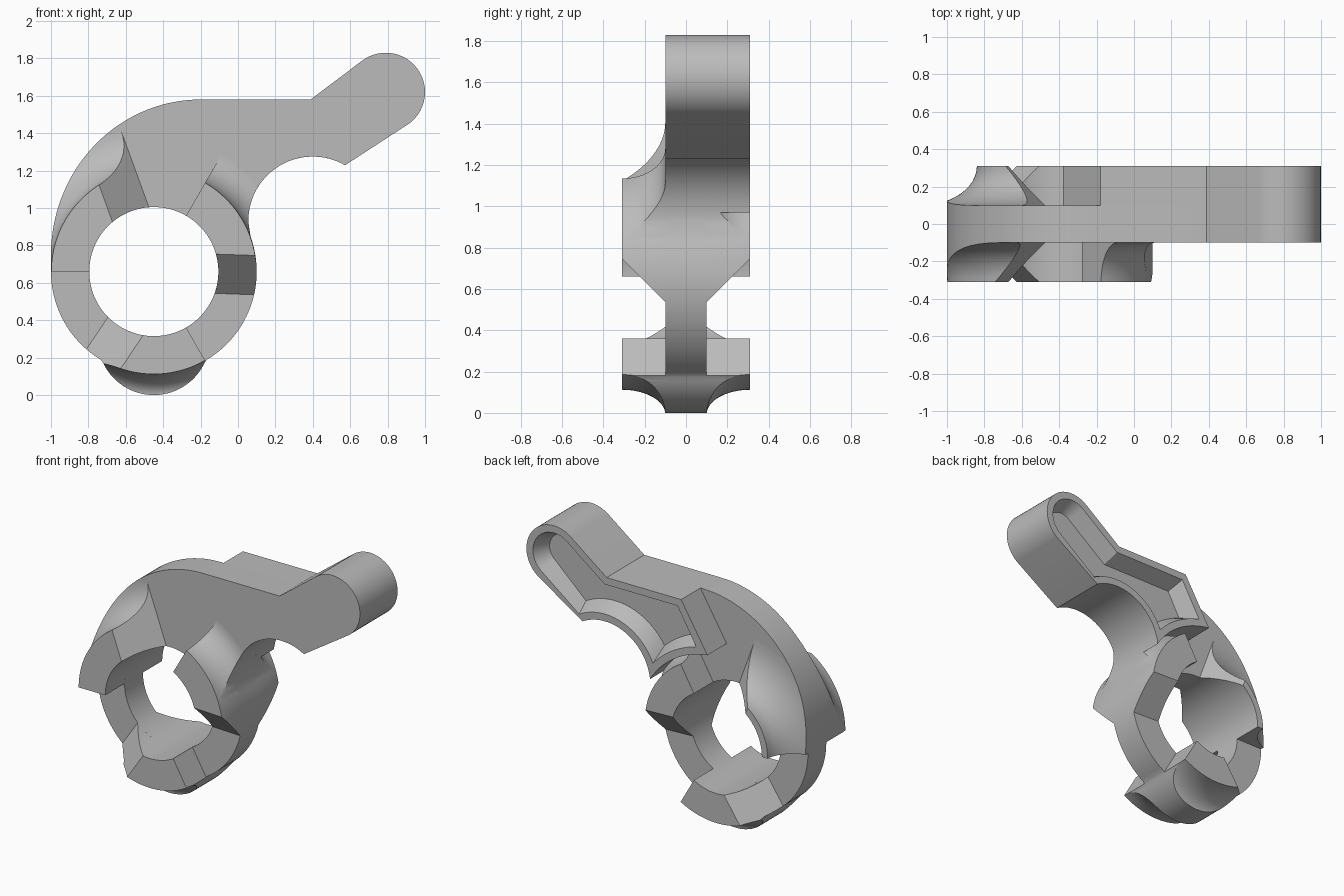
import bpy, bmesh
from math import sin, cos, radians, degrees, atan2, acos, hypot, sqrt
from mathutils import Vector

if "Cube" in bpy.data.objects:
    bpy.data.objects.remove(bpy.data.objects["Cube"])

steel = bpy.data.materials.new("plain grey")
steel.use_nodes = True
steel.diffuse_color = (0.5, 0.5, 0.5, 1)
steel.node_tree.nodes["Principled BSDF"].inputs["Base Color"].default_value = (0.5, 0.5, 0.5, 1)

HUB = (-0.45, 0.66)      # hub centre in x, z
BORE, RIM = 0.345, 0.55  # hub radii
THIN, WIDE = 0.1, 0.31   # half thickness of plate and of teeth
KNOB, KNOB_R = (0.79, 1.62), 0.21
HOLLOW, HOLLOW_R = (0.4, 0.93), 0.345
TOP = 1.58


def arc(c, r, a0, a1, n, rz=None):
    """Points in x, z along an arc, angles in degrees."""
    pts = []
    for i in range(n + 1):
        a = radians(a0 + (a1 - a0) * i / n)
        pts.append((c[0] + r * cos(a), c[1] + (rz or r) * sin(a)))
    return pts


def loft(name, loops):
    """Closed solid through a row of equal point loops."""
    bm = bmesh.new()
    rings = [[bm.verts.new(p) for p in loop] for loop in loops]
    n = len(rings[0])
    for a, b in zip(rings, rings[1:]):
        for i in range(n):
            j = (i + 1) % n
            bm.faces.new((a[i], a[j], b[j], b[i]))
    bm.faces.new(rings[0])
    bm.faces.new(rings[-1])
    return finish(name, bm)


def finish(name, bm):
    bmesh.ops.recalc_face_normals(bm, faces=bm.faces)
    mesh = bpy.data.meshes.new(name)
    bm.to_mesh(mesh)
    bm.free()
    mesh.materials.append(steel)
    ob = bpy.data.objects.new(name, mesh)
    bpy.context.collection.objects.link(ob)
    return ob


def at_y(pts, y):
    return [(x, y, z) for x, z in pts]


def activate(ob):
    bpy.ops.object.select_all(action='DESELECT')
    ob.select_set(True)
    bpy.context.view_layer.objects.active = ob


def cut(ob, tool, how):
    activate(ob)
    mod = ob.modifiers.new("cut", 'BOOLEAN')
    mod.operation, mod.object, mod.solver = how, tool, 'EXACT'
    bpy.ops.object.modifier_apply(modifier=mod.name)


def lever_edge(d):
    """Top edge, round knob and hollow underside, inset by d."""
    r = KNOB_R - d
    knob = arc(KNOB, r, 127, -53, 28)
    qx, qz = knob[0]
    neck = (qx - (qz - TOP + d) / 0.7536, TOP - d)
    return [neck] + knob


def arm_outline(d):
    """Outline of the thick arm, inset by d."""
    r1, r2 = 0.594 + d, HOLLOW_R + d
    gx, gz = HOLLOW[0] - HUB[0], HOLLOW[1] - HUB[1]
    dist, base = hypot(gx, gz), degrees(atan2(gz, gx))
    end1 = base + degrees(acos((dist**2 + r1**2 - r2**2) / (2 * dist * r1)))
    end2 = base + 180 - degrees(acos((dist**2 + r2**2 - r1**2) / (2 * dist * r2)))
    start = degrees(atan2(0.59 + d, 0.07 + 1.775 * d))
    return ([(-0.18 + 0.564 * d, TOP - d)] + lever_edge(d)
            + arc(HOLLOW, r2, 60, end2, 24)
            + arc(HUB, r1, end1, start, 14))


# Full side outline of the lever with its hub and bottom bump
outline = (arc((-0.2, 0.75), 0.8, 180, 90, 30, 0.83) + lever_edge(0)
           + arc(HOLLOW, HOLLOW_R, 60, 180, 28)
           + arc(HUB, RIM, 20, -59, 24)
           + arc((-0.45, 0.3), 0.3, -25, -155, 28)
           + arc(HUB, RIM, -121, -180, 18))

bore = loft("bore_cutter", [at_y(arc(HUB, BORE, 0, 357, 119), y) for y in (-0.5, 0.5)])
bounds = loft("outline_cutter", [at_y(outline, y) for y in (-0.4, 0.4)])
pocket = loft("pocket_cutter", [at_y(arm_outline(d), y)
                                for d, y in ((0.1, 0.2), (0.05, WIDE), (0.05, 0.36))])
helpers = [bore, bounds, pocket]
for h in helpers:
    h.hide_render = True

# Lever plate with round bore
plate = loft("lever_plate", [at_y(outline, y) for y in (-THIN, THIN)])
cut(plate, bore, 'DIFFERENCE')

# Thick arm at the back with a tapered pocket
arm = loft("arm_back", [at_y(arm_outline(0), y) for y in (THIN, WIDE)])
cut(arm, pocket, 'DIFFERENCE')
parts = [plate, arm]


def tooth(name, side, start, ramp, shift, rad, flare):
    """Clutch tooth: radial face at start, sloped ramp, flared foot."""
    drop = WIDE - THIN
    section = [(BORE, THIN - 0.01), (BORE, WIDE)]
    for i in range(13):
        t = i / 12
        # quarter ellipse, densest near the foot
        a = radians(90 * t)
        section.append((rad + flare * (1 - cos(a)), WIDE - drop * sin(a)))
    section.append((rad + flare, THIN - 0.01))
    loops = []
    steps = 40
    for i in range(steps + 1):
        a = radians(start + (ramp - 40 - start) * i / steps)
        loops.append([(HUB[0] + r * cos(a), side * y, HUB[1] + r * sin(a)) for r, y in section])
    ob = loft(name, loops)
    # Slice off the ramp
    bm = bmesh.new()
    bm.from_mesh(ob.data)
    a = radians(ramp)
    u = Vector((-sin(a), 0, cos(a)))
    point = Vector((HUB[0], side * WIDE, HUB[1])) + u * shift
    bmesh.ops.bisect_plane(bm, geom=bm.verts[:] + bm.edges[:] + bm.faces[:],
                           plane_co=point, plane_no=Vector((0, side, 0)) - u, clear_outer=True)
    bmesh.ops.holes_fill(bm, edges=[e for e in bm.edges if e.is_boundary], sides=0)
    bmesh.ops.recalc_face_normals(bm, faces=bm.faces)
    bm.to_mesh(ob.data)
    bm.free()
    cut(ob, bounds, 'INTERSECT')
    parts.append(ob)


# Three teeth on each face of the hub
for side, face in ((-1, "front"), (1, "back")):
    left_rad, left_flare = (0.548, 0.22) if side < 0 else (0.39, 0.3)
    tooth(face + "_tooth_right", side, 180, 110, 0.117, left_rad, left_flare)
    tooth(face + "_tooth_left", side, 60, -2, 0.105, 0.548, 0.17)
    tooth(face + "_tooth_bottom", side, 300, 236, 0.143, 0.548, 0.12)

for h in helpers:
    bpy.data.objects.remove(h)

for ob in parts:
    activate(ob)
    bpy.ops.object.shade_smooth_by_angle(angle=radians(25))
